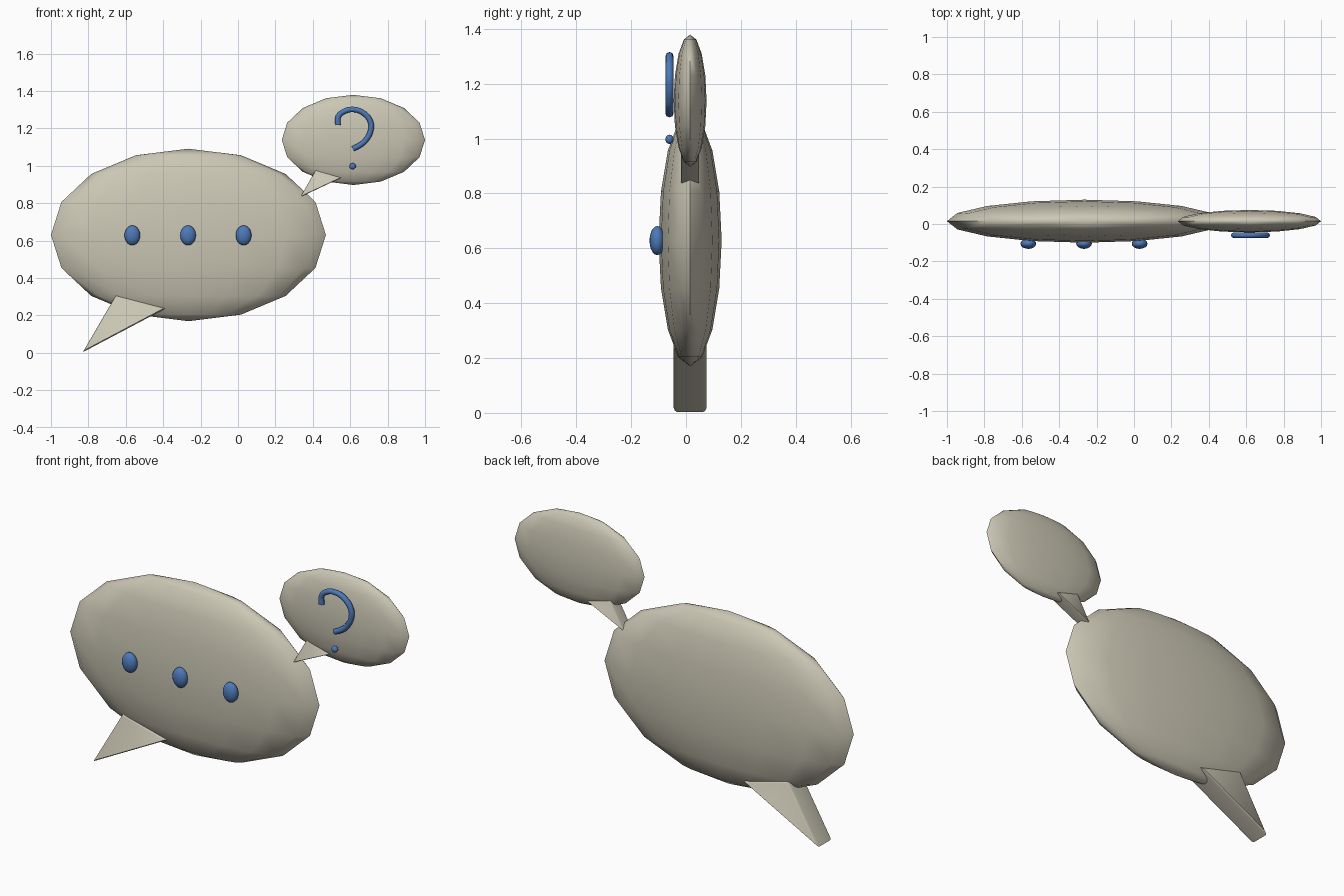
import bpy, bmesh, math
from mathutils import Vector

if "Cube" in bpy.data.objects:
    bpy.data.objects.remove(bpy.data.objects["Cube"])


def material(name, rgb):
    m = bpy.data.materials.new(name)
    m.diffuse_color = (*rgb, 1.0)
    m.use_nodes = True
    m.node_tree.nodes["Principled BSDF"].inputs["Base Color"].default_value = m.diffuse_color
    return m


BEIGE = material("warm_beige", (0.60, 0.57, 0.46))
BLUE = material("medium_blue", (0.075, 0.19, 0.48))
MID_Y = 0.015  # shared centre plane of bubbles and tails


def finish(obj, name, mat, angle):
    obj.name = name
    obj.data.materials.clear()
    obj.data.materials.append(mat)
    bpy.ops.object.select_all(action='DESELECT')
    obj.select_set(True)
    bpy.context.view_layer.objects.active = obj
    bpy.ops.object.shade_smooth_by_angle(angle=math.radians(angle))
    return obj


def ellipsoid(name, centre, radii, mat, segments, rings, angle=60):
    bpy.ops.mesh.primitive_uv_sphere_add(segments=segments, ring_count=rings, radius=1, location=centre)
    obj = bpy.context.object
    obj.scale = radii
    bpy.ops.object.transform_apply(location=False, rotation=False, scale=True)
    return finish(obj, name, mat, angle)


def tail(name, triangle, half_depth):
    """Triangular wedge with rounded front and back rims."""
    pts = [Vector(p) for p in triangle]
    mid = sum(pts, Vector((0, 0))) / 3
    bm = bmesh.new()
    layers = []
    for t, s in ((-1, 0.91), (-0.93, 0.97), (-0.78, 1), (0.78, 1), (0.93, 0.97), (1, 0.91)):
        ring = [mid + (p - mid) * s for p in pts]
        layers.append([bm.verts.new((p.x, MID_Y + t * half_depth, p.y)) for p in ring])
    bm.faces.new(layers[0])
    bm.faces.new(layers[-1][::-1])
    for a, b in zip(layers, layers[1:]):
        for i in range(3):
            j = (i + 1) % 3
            bm.faces.new((a[i], b[i], b[j], a[j]))
    bmesh.ops.recalc_face_normals(bm, faces=bm.faces)
    mesh = bpy.data.meshes.new(name)
    bm.to_mesh(mesh)
    bm.free()
    obj = bpy.data.objects.new(name, mesh)
    bpy.context.collection.objects.link(obj)
    return finish(obj, name, BEIGE, 40)


# Speech bubbles
ellipsoid("large_bubble", (-0.265, MID_Y, 0.63), (0.735, 0.115, 0.461), BEIGE, 16, 8)
ellipsoid("small_bubble", (0.617, MID_Y, 1.138), (0.383, 0.06, 0.241), BEIGE, 16, 8)

# Bubble tails
tail("large_tail", [(-0.83, 0.003), (-0.652, 0.308), (-0.385, 0.238)], 0.06)
tail("small_tail", [(0.334, 0.833), (0.415, 0.977), (0.553, 0.936)], 0.033)

# Three dots on the large bubble
for i, x in enumerate((-0.565, -0.267, 0.03)):
    ellipsoid(f"dot_{i + 1}", (x, -0.105, 0.628), (0.042, 0.028, 0.053), BLUE, 16, 10)

# Question mark: tube along a smooth path, plus its point
path = [(0.535, 1.217), (0.536, 1.262), (0.562, 1.288), (0.615, 1.301), (0.672, 1.281),
        (0.708, 1.236), (0.711, 1.195), (0.685, 1.139), (0.655, 1.112), (0.614, 1.09)]
curve = bpy.data.curves.new("question_hook", 'CURVE')
curve.dimensions = '3D'
curve.bevel_depth = 0.0145
curve.bevel_resolution = 2
curve.resolution_u = 4
curve.use_fill_caps = True
spline = curve.splines.new('BEZIER')
spline.bezier_points.add(len(path) - 1)
for bp, (x, z) in zip(spline.bezier_points, path):
    bp.co = (x, -0.06, z)
    bp.handle_left_type = bp.handle_right_type = 'AUTO'
hook = bpy.data.objects.new("question_hook", curve)
bpy.context.collection.objects.link(hook)
bpy.ops.object.select_all(action='DESELECT')
hook.select_set(True)
bpy.context.view_layer.objects.active = hook
bpy.ops.object.convert(target='MESH')
finish(bpy.context.object, "question_hook", BLUE, 50)
ellipsoid("question_point", (0.613, -0.06, 0.997), (0.018, 0.015, 0.017), BLUE, 12, 8)
